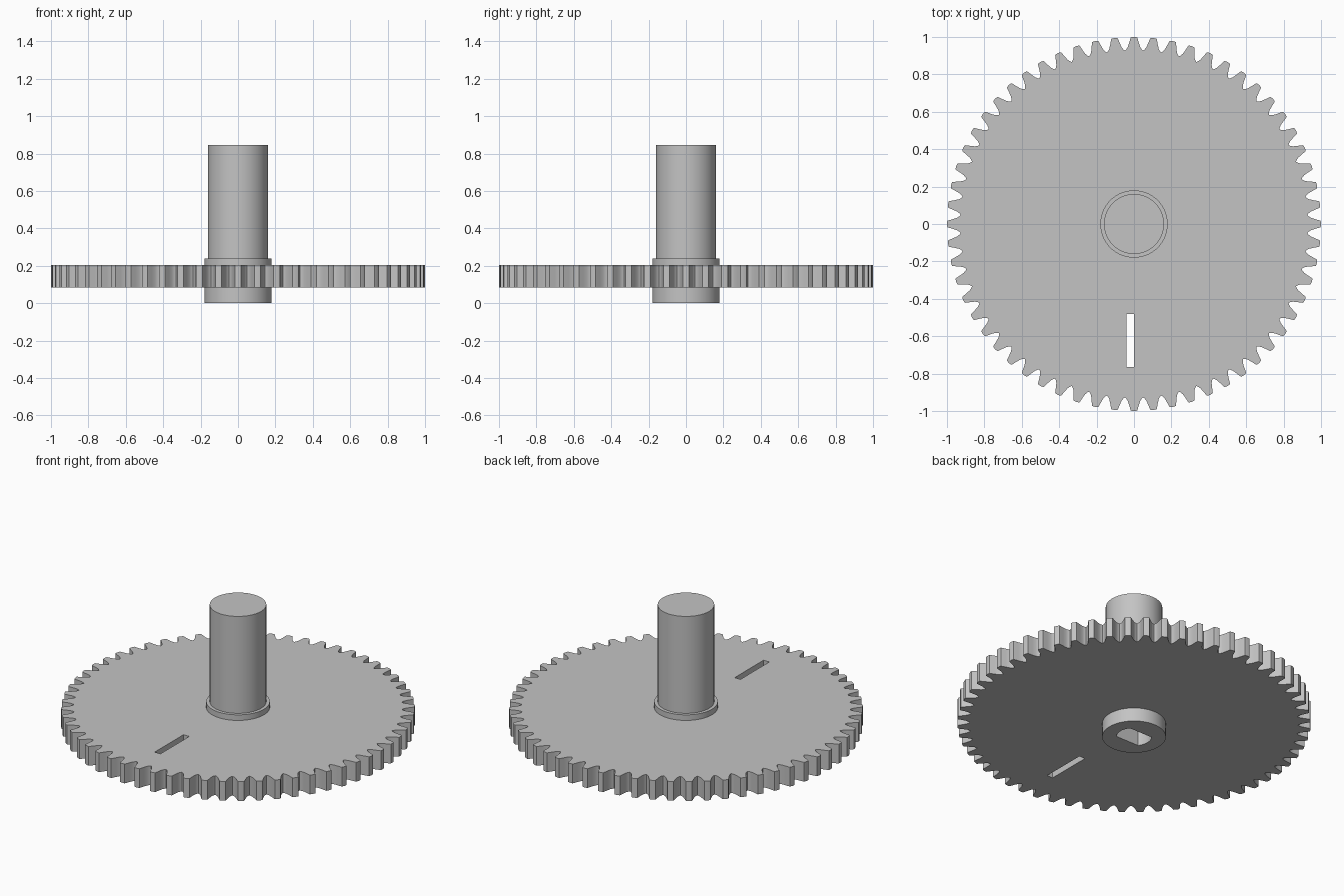
import bpy, bmesh, math

if "Cube" in bpy.data.objects:
    bpy.data.objects.remove(bpy.data.objects["Cube"])

grey = bpy.data.materials.new("grey_plastic")
grey.diffuse_color = (0.55, 0.55, 0.55, 1)
grey.use_nodes = True
grey.node_tree.nodes["Principled BSDF"].inputs["Base Color"].default_value = grey.diffuse_color


def prism(name, outline, z0, z1):
    """Extrude a closed xy outline from z0 to z1."""
    bm = bmesh.new()
    face = bm.faces.new([bm.verts.new((x, y, z0)) for x, y in outline])
    top = bmesh.ops.extrude_face_region(bm, geom=[face])["geom"]
    bmesh.ops.translate(bm, vec=(0, 0, z1 - z0),
                        verts=[v for v in top if isinstance(v, bmesh.types.BMVert)])
    bmesh.ops.recalc_face_normals(bm, faces=bm.faces)
    mesh = bpy.data.meshes.new(name)
    bm.to_mesh(mesh)
    bm.free()
    mesh.materials.append(grey)
    obj = bpy.data.objects.new(name, mesh)
    bpy.context.collection.objects.link(obj)
    return obj


def circle(radius, count=96):
    return [(radius * math.cos(2 * math.pi * i / count),
             radius * math.sin(2 * math.pi * i / count)) for i in range(count)]


def combine(target, other, operation):
    """Boolean the other part into the target, then discard it."""
    mod = target.modifiers.new(operation.lower(), "BOOLEAN")
    mod.operation = operation
    mod.solver = "EXACT"
    mod.object = other
    bpy.context.view_layer.objects.active = target
    bpy.ops.object.modifier_apply(modifier=mod.name)
    bpy.data.objects.remove(other)


# Toothed wheel: one mirrored tooth profile (radius, half width) repeated 60 times
TEETH = 60
FLANK = [(0.934, 0.0415), (0.946, 0.0335), (0.968, 0.026), (0.986, 0.021), (0.998, 0.017)]
outline = []
for i in range(TEETH):
    mid = 2 * math.pi * i / TEETH
    tooth = [(0.928, -math.pi / TEETH)]
    tooth += [(r, -w / r) for r, w in FLANK]
    tooth += [(1.0, 0.0)]
    tooth += [(r, w / r) for r, w in reversed(FLANK)]
    outline += [(r * math.cos(mid + a), r * math.sin(mid + a)) for r, a in tooth]
gear = prism("gear_with_shaft", outline, 0.085, 0.205)

# Hub collar and solid shaft
combine(gear, prism("hub", circle(0.18), 0.0, 0.24), "UNION")
combine(gear, prism("shaft", circle(0.16), 0.12, 0.845), "UNION")

# Through slot in the wheel
slot = [(-0.04, -0.765), (0.0, -0.765), (0.0, -0.48), (-0.04, -0.48)]
combine(gear, prism("slot_cutter", slot, 0.0, 0.4), "DIFFERENCE")

# Blind bore with two flats, open at the bottom
half = math.asin(0.6)
arc = [half * (k / 8 - 1) for k in range(17)]
bore = [(0.1 * math.cos(a + side), 0.1 * math.sin(a + side))
        for side in (0, math.pi) for a in arc]
combine(gear, prism("bore_cutter", bore, -0.1, 0.24 - 0.01), "DIFFERENCE")

# Smooth round walls, keep corners crisp
bpy.ops.object.select_all(action="DESELECT")
gear.select_set(True)
bpy.context.view_layer.objects.active = gear
bpy.ops.object.shade_smooth_by_angle(angle=math.radians(25))
